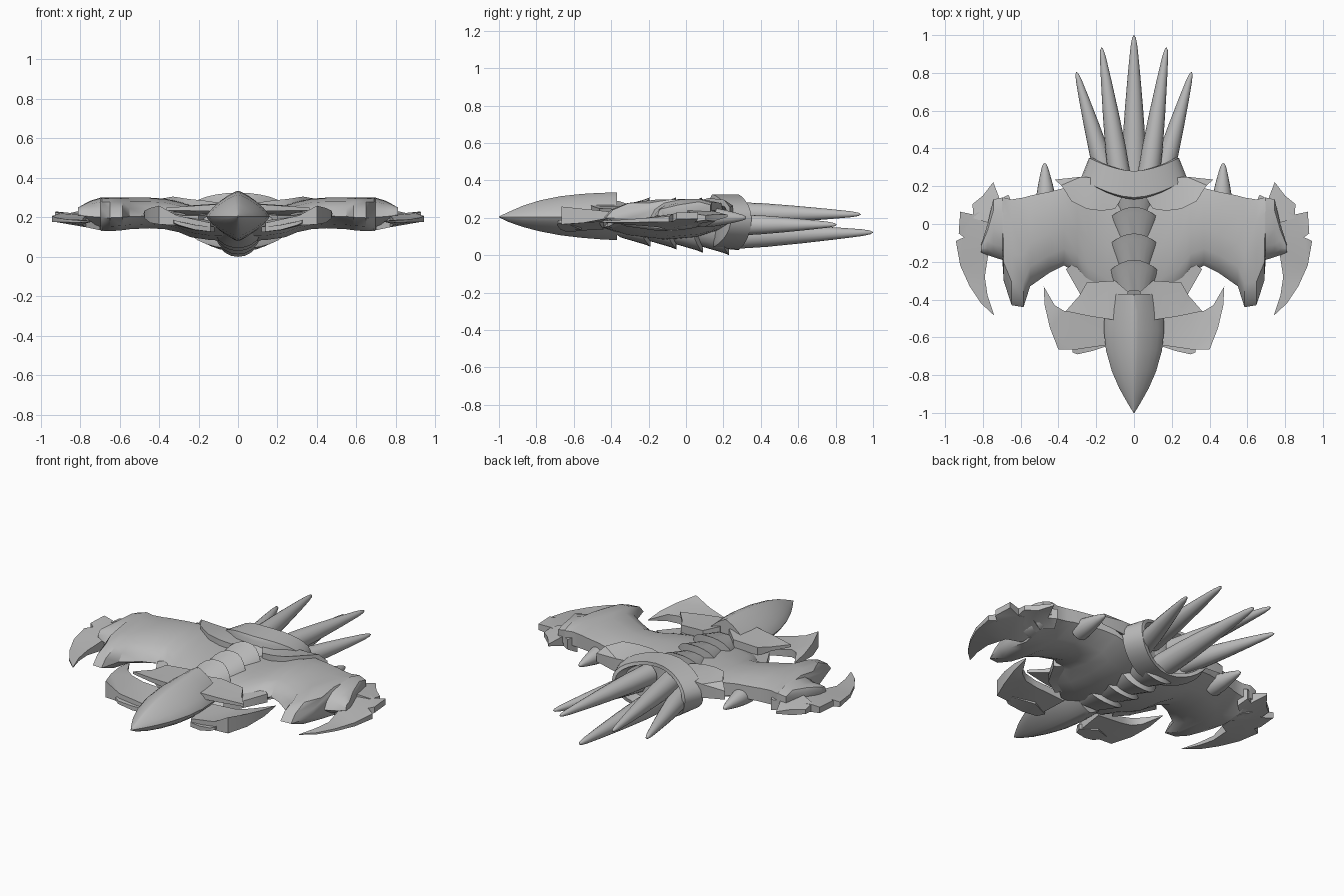
import bpy, bmesh, math
from mathutils import Vector

grey = bpy.data.materials.new("hull grey")
grey.diffuse_color = (0.5, 0.5, 0.5, 1)


def build(name, verts, faces, mirror=False, angle=35):
    bm = bmesh.new()
    vs = [bm.verts.new(v) for v in verts]
    for f in faces:
        bm.faces.new([vs[i] for i in f])
    bmesh.ops.triangulate(bm, faces=[f for f in bm.faces if len(f.verts) > 4])
    bmesh.ops.recalc_face_normals(bm, faces=bm.faces)
    me = bpy.data.meshes.new(name)
    bm.to_mesh(me)
    bm.free()
    me.materials.append(grey)
    ob = bpy.data.objects.new(name, me)
    bpy.context.collection.objects.link(ob)
    bpy.ops.object.select_all(action='DESELECT')
    ob.select_set(True)
    bpy.context.view_layer.objects.active = ob
    bpy.ops.object.shade_smooth_by_angle(angle=math.radians(angle))
    if mirror:
        m = ob.modifiers.new("mirror", 'MIRROR')
        m.merge_threshold = 0.0005
    return ob


def loft(name, rings, caps=(True, True), **kw):
    n = len(rings[0])
    verts = [p for r in rings for p in r]
    faces = [(k * n + i, k * n + (i + 1) % n, (k + 1) * n + (i + 1) % n, (k + 1) * n + i)
             for k in range(len(rings) - 1) for i in range(n)]
    if caps[0]:
        faces.append(tuple(range(n)))
    if caps[1]:
        faces.append(tuple(range(len(verts) - n, len(verts))))
    return build(name, verts, faces, **kw)


def plate(name, pts):
    """Mirrored plate from outline points (x, y, z middle, thickness)."""
    n = len(pts)
    verts = [(x, y, z + t / 2) for x, y, z, t in pts] + [(x, y, z - t / 2) for x, y, z, t in pts]
    faces = [tuple(range(n)), tuple(range(n, 2 * n))]
    faces += [(i, (i + 1) % n, n + (i + 1) % n, n + i) for i in range(n)]
    return build(name, verts, faces, mirror=True)


def oval(y, w, top, bot, mid, e=1.0, n=24):
    """Cross-section in xz; e above 1 makes it diamond-like with a ridge."""
    ring = []
    for i in range(n):
        a = 2 * math.pi * i / n
        c, s = math.cos(a), math.sin(a)
        h = top - mid if s > 0 else mid - bot
        ring.append((math.copysign(abs(c) ** e, c) * w, y,
                     mid + math.copysign(abs(s) ** e, s) * h))
    return ring


# Ridged nose
loft("nose", [oval(y, w, t, b, 0.205, 1.5) for y, w, t, b in [
    (-1, 0.002, 0.207, 0.203), (-0.95, 0.033, 0.23, 0.178), (-0.87, 0.078, 0.265, 0.15),
    (-0.78, 0.117, 0.293, 0.127), (-0.67, 0.148, 0.315, 0.106), (-0.56, 0.16, 0.327, 0.093),
    (-0.46, 0.155, 0.333, 0.085), (-0.37, 0.14, 0.335, 0.08)]])

# Overlapping body segments, each flaring towards the rear
for k in range(4):
    y = -0.22 + 0.14 * k
    low = (0.045, 0.03, 0.013, 0.0)[k]
    rings = []
    for dy, w, t, b in [(-0.16, 0.085, 0.262, low + 0.05), (-0.03, 0.128, 0.298, low + 0.012),
                        (0.0, 0.132, 0.31, low)]:
        r = oval(y + dy, w, t, b, 0.18, 0.95)
        rings.append([(p[0], p[1] + 0.06 * (1 - (p[0] / w) ** 2) - 0.03, p[2]) for p in r])
    loft("body_segment_%d" % (k + 1), rings, angle=30)

# Body and wings, lofted outwards: (x, front y, rear y, top, bottom)
section = [(0, .4), (.07, .66), (.22, .87), (.48, .98), (.8, 1), (1, .88),
           (1, .4), (.75, .08), (.5, 0), (.2, .14)]
stations = [(0, -.46, .22, .245, .08), (.14, -.44, .22, .247, .085), (.24, -.36, .22, .262, .10),
            (.3, -.26, .21, .28, .125), (.37, -.22, .19, .295, .14), (.45, -.26, .17, .30, .145),
            (.55, -.33, .15, .30, .14), (.585, -.44, .14, .30, .135), (.648, -.43, .13, .30, .13),
            (.69, -.30, .14, .30, .13), (.697, -.19, .14, .30, .135), (.745, -.175, .13, .285, .15),
            (.775, -.165, .0, .27, .165), (.81, -.15, -.11, .25, .19)]
loft("wing", [[(x, f + (r - f) * u, b + (t - b) * v) for u, v in section]
              for x, f, r, t, b in stations], caps=(False, True), mirror=True)

# Wingtip claws
plate("wingtip_claw", [
    (.70, .05, .19, .09), (.78, .08, .2, .055), (.85, .05, .2, .045), (.92, .065, .212, .035),
    (.928, -.05, .21, .035), (.90, -.07, .2, .04), (.943, -.09, .192, .03), (.92, -.22, .187, .022),
    (.87, -.33, .183, .015), (.81, -.42, .18, .01), (.74, -.485, .18, .004),
    (.775, -.38, .178, .018), (.79, -.28, .175, .028), (.77, -.15, .18, .06), (.70, -.1, .18, .09)])
plate("rear_hook", [
    (.64, .1, .2, .1), (.665, .155, .21, .06), (.71, .13, .21, .06), (.745, .222, .21, .012),
    (.80, .15, .2, .035), (.855, .105, .2, .025), (.85, .03, .2, .045), (.75, .0, .2, .09)])

# Shoulder plates between collar and wings
plate("shoulder_plate", [
    (.05, .16, .26, .04), (.10, .08, .255, .04), (.17, .07, .265, .04), (.25, .08, .278, .03),
    (.33, .12, .293, .025), (.385, .205, .278, .035), (.42, .235, .23, .05), (.28, .25, .225, .08),
    (.15, .24, .23, .08)])

# Collar band, open at the rear and longer at its sides
def collar_ring(y, sweep, w, t, b):
    return [(p[0], y + sweep * abs(p[0] / w) ** 1.7, p[2]) for p in oval(y, w, t, b, 0.195, 0.95, 32)]

loft("collar", [collar_ring(.13, .10, .26, .305, .06), collar_ring(.14, .10, .282, .325, .04),
                collar_ring(.28, .07, .238, .325, .027), collar_ring(.28, .07, .218, .305, .047),
                collar_ring(.22, .06, .2, .29, .06)])

# Tail spikes: base, tip, base radius
def spike(name, base, tip, rad, mirror):
    a, b = Vector(base), Vector(tip)
    d = (b - a).normalized()
    u = d.cross(Vector((0, 0, 1))).normalized()
    v = u.cross(d)
    rings = []
    for s, k in [(0, 1), (.25, .9), (.5, .7), (.75, .46), (.92, .27), (.98, .15), (1, .02)]:
        c = a.lerp(b, s)
        rings.append([c + (u * math.cos(t) + v * math.sin(t)) * rad * k
                      for t in [2 * math.pi * i / 16 for i in range(16)]])
    loft(name, rings, mirror=mirror, angle=50)

spike("centre_spike", (0, .24, .1), (0, 1, .122), .068, False)
spike("upper_spike", (.075, .24, .225), (.172, .935, .218), .06, True)
spike("outer_spike", (.145, .24, .162), (.305, .805, .163), .058, True)
spike("wing_spur", (.465, .1, .205), (.473, .322, .2), .055, True)

# Flat plates at the neck
plate("neck_plate", [
    (.03, -.36, .265, .05), (.09, -.51, .25, .035), (.225, -.49, .246, .025), (.362, -.462, .242, .015),
    (.29, -.38, .235, .025), (.25, -.31, .235, .05), (.1, -.3, .245, .05)])
plate("neck_underplate", [
    (.1, -.25, .18, .08), (.2, -.42, .18, .06), (.28, -.38, .19, .04), (.36, -.24, .2, .05),
    (.25, -.15, .2, .06)])

# Front fins: tall outer wall thinning to a crescent tip, and the lower lip beside the nose
plate("front_fin", [
    (.478, -.33, .22, .004), (.473, -.43, .215, .04), (.445, -.55, .21, .075),
    (.40, -.665, .212, .095), (.31, -.665, .185, .05), (.14, -.64, .15, .045),
    (.12, -.44, .16, .045), (.3, -.46, .185, .04), (.37, -.46, .2, .045),
    (.42, -.43, .21, .04)])
plate("fin_lip", [
    (.12, -.60, .14, .03), (.14, -.645, .14, .025), (.22, -.672, .15, .025), (.30, -.69, .17, .018),
    (.325, -.68, .18, .015), (.33, -.62, .175, .025), (.22, -.56, .15, .03)])
